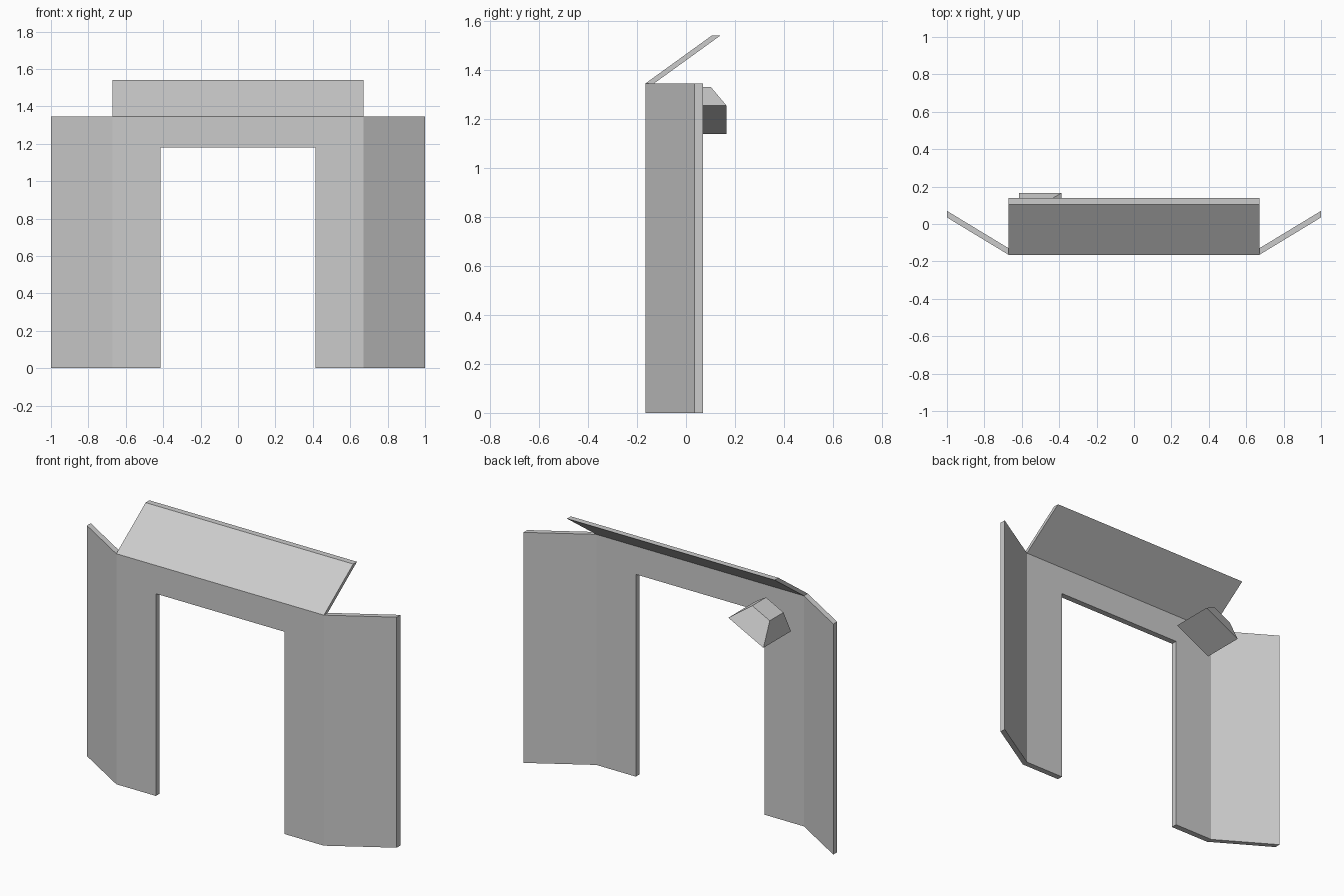
import bpy, bmesh, math

if "Cube" in bpy.data.objects:
    bpy.data.objects.remove(bpy.data.objects["Cube"])

FRONT, THICK = -0.165, 0.035
HALF, OPEN, WING = 0.67, 0.415, 1.0
LINTEL, TOP = 1.18, 1.345


def link(name, bm):
    bmesh.ops.recalc_face_normals(bm, faces=bm.faces)
    me = bpy.data.meshes.new(name)
    bm.to_mesh(me)
    bm.free()
    ob = bpy.data.objects.new(name, me)
    bpy.context.collection.objects.link(ob)
    return ob


def sheet(name, quads):
    """Join quads into one sheet, then thicken it straight back along y."""
    bm = bmesh.new()
    for q in quads:
        bm.faces.new([bm.verts.new(p) for p in q])
    bmesh.ops.remove_doubles(bm, verts=bm.verts, dist=1e-4)
    bmesh.ops.recalc_face_normals(bm, faces=bm.faces)
    ext = bmesh.ops.extrude_face_region(bm, geom=bm.faces[:], use_keep_orig=True)
    moved = [g for g in ext["geom"] if isinstance(g, bmesh.types.BMVert)]
    bmesh.ops.translate(bm, verts=moved, vec=(0, THICK, 0))
    return link(name, bm)


def upright(a, b, z0, z1):
    """Vertical quad above the plan line a-b."""
    return [(*a, z0), (*b, z0), (*b, z1), (*a, z1)]


# Doorway frame with angled side wings, as one folded sheet
quads = [upright((-OPEN, FRONT), (OPEN, FRONT), LINTEL, TOP)]
for s in (-1, 1):
    inner, fold, tip = (s * OPEN, FRONT), (s * HALF, FRONT), (s * WING, 0.035)
    quads += [upright(inner, fold, 0, LINTEL),
              upright(inner, fold, LINTEL, TOP),
              upright(fold, tip, 0, LINTEL),
              upright(fold, tip, LINTEL, TOP)]
frame = sheet("doorway_frame", quads)
# Clear the seam lines so each panel is one flat face
bm = bmesh.new()
bm.from_mesh(frame.data)
bmesh.ops.dissolve_limit(bm, angle_limit=math.radians(1),
                         verts=bm.verts, edges=bm.edges)
bm.to_mesh(frame.data)
bm.free()

# Tilted top panel
sheet("top_panel", [[(-HALF, FRONT, TOP), (HALF, FRONT, TOP),
                     (HALF, 0.105, 1.54), (-HALF, 0.105, 1.54)]])

# Tilted tapered lamp behind the frame: square frustum
side, height = 0.254, 0.117
bm = bmesh.new()
bmesh.ops.create_cube(bm, size=1)
for v in bm.verts:
    k = side * (0.5 if v.co.z > 0 else 1)
    v.co = (v.co.x * k, v.co.y * k, (v.co.z + 0.5) * height)
lamp = link("lamp", bm)
lamp.location = (-0.502, 0.038, 1.197)
lamp.rotation_euler = (0, -math.radians(27), 0)
